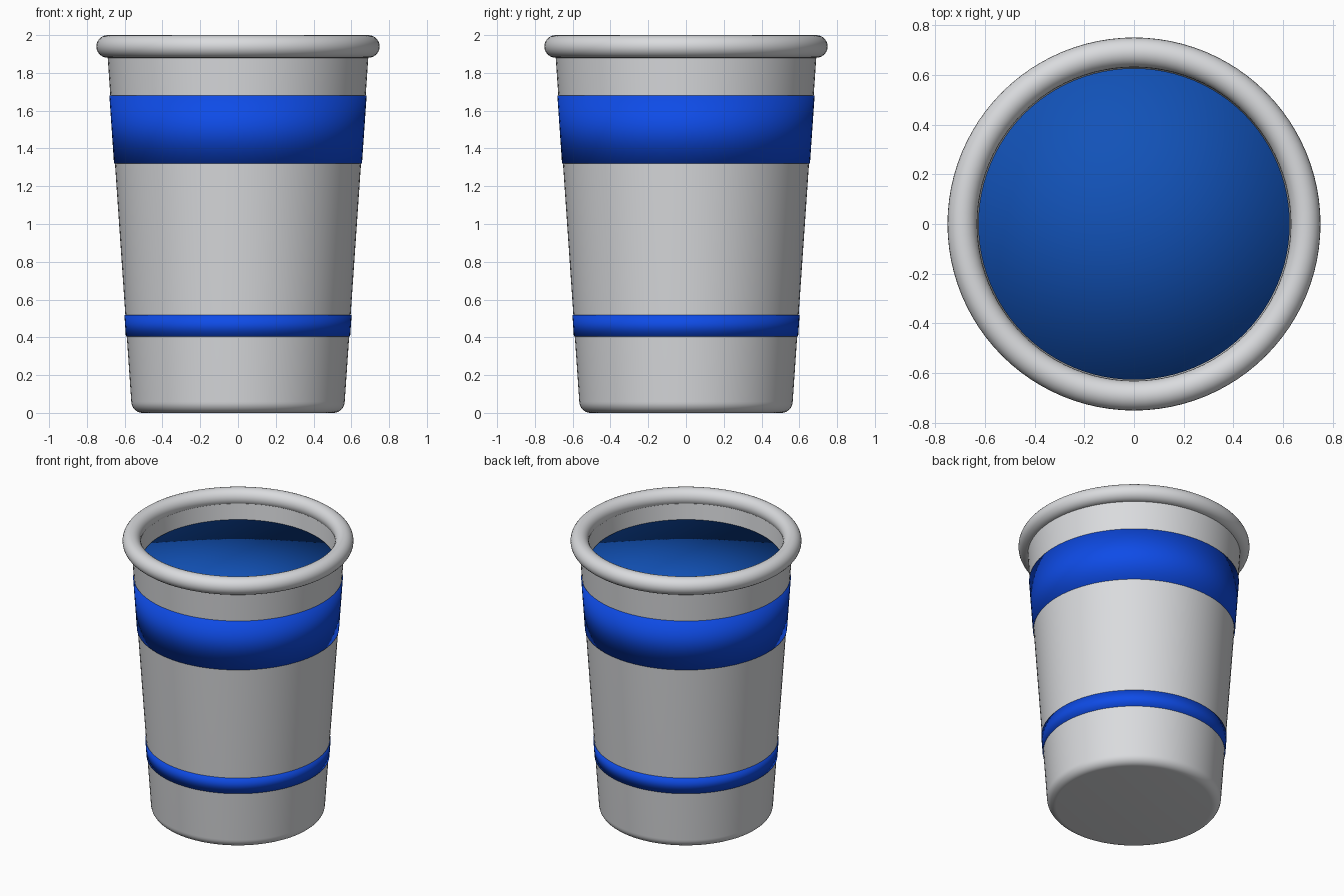
import bpy, bmesh, math

if "Cube" in bpy.data.objects:
    bpy.data.objects.remove(bpy.data.objects["Cube"])

SEG = 96


def material(name, rgb):
    m = bpy.data.materials.new(name)
    m.diffuse_color = (*rgb, 1)
    m.use_nodes = True
    m.node_tree.nodes["Principled BSDF"].inputs["Base Color"].default_value = m.diffuse_color
    return m


grey = material("light_grey", (0.70, 0.71, 0.73))
blue = material("bright_blue", (0.005, 0.08, 0.90))
drink_blue = material("deep_blue", (0.006, 0.085, 0.48))


def wall(z):
    """Outer radius of the tapered cup wall at height z."""
    return 0.561 + 0.0685 * z


def lathe(name, profile, mat, sharp_angle=None):
    """Spin a bottom-to-top (radius, z) profile; both ends are closed by fans."""
    bm = bmesh.new()
    rings = []
    for r, z in profile:
        if r == 0:
            rings.append([bm.verts.new((0, 0, z))] * SEG)
        else:
            rings.append([bm.verts.new((r * math.cos(2 * math.pi * i / SEG),
                                        r * math.sin(2 * math.pi * i / SEG), z))
                          for i in range(SEG)])
    for a, b in zip(rings, rings[1:]):
        for i in range(SEG):
            j = (i + 1) % SEG
            bm.faces.new(list(dict.fromkeys((a[i], a[j], b[j], b[i]))))
    bmesh.ops.recalc_face_normals(bm, faces=bm.faces)
    me = bpy.data.meshes.new(name)
    bm.to_mesh(me)
    bm.free()
    me.materials.append(mat)
    ob = bpy.data.objects.new(name, me)
    bpy.context.collection.objects.link(ob)
    me.shade_smooth()
    if sharp_angle:
        me.set_sharp_from_angle(angle=math.radians(sharp_angle))
    return ob


# Cup body: rounded base, tapered outer wall, inner wall and inner floor
base_r = wall(0.06)
corner = [(base_r - 0.06 + 0.06 * math.sin(t), 0.06 - 0.06 * math.cos(t))
          for t in [math.pi / 2 * k / 8 for k in range(9)]]
lathe("cup_body", [(0, 0)] + corner +
      [(wall(1.94), 1.94), (0.642, 1.94), (0.52, 0.08), (0, 0.08)], grey, 40)

# Rolled rim
bpy.ops.mesh.primitive_torus_add(major_radius=0.69, minor_radius=0.06,
                                 major_segments=SEG, minor_segments=24,
                                 location=(0, 0, 1.94))
rim = bpy.context.object
rim.name = "rim"
rim.data.materials.append(grey)
rim.data.shade_smooth()

# Painted bands, softly shaded across their edges
for name, z0, z1 in (("upper_band", 1.32, 1.68), ("lower_band", 0.405, 0.518)):
    lathe(name, [(0, z0), (wall(z0) + 0.005, z0),
                 (wall(z1) + 0.005, z1), (0, z1)], blue)

# Drink filling the cup, softly shaded across its edge
lathe("drink", [(0, 1.70), (0.618, 1.70), (0.626, 1.80), (0, 1.80)], drink_blue)
